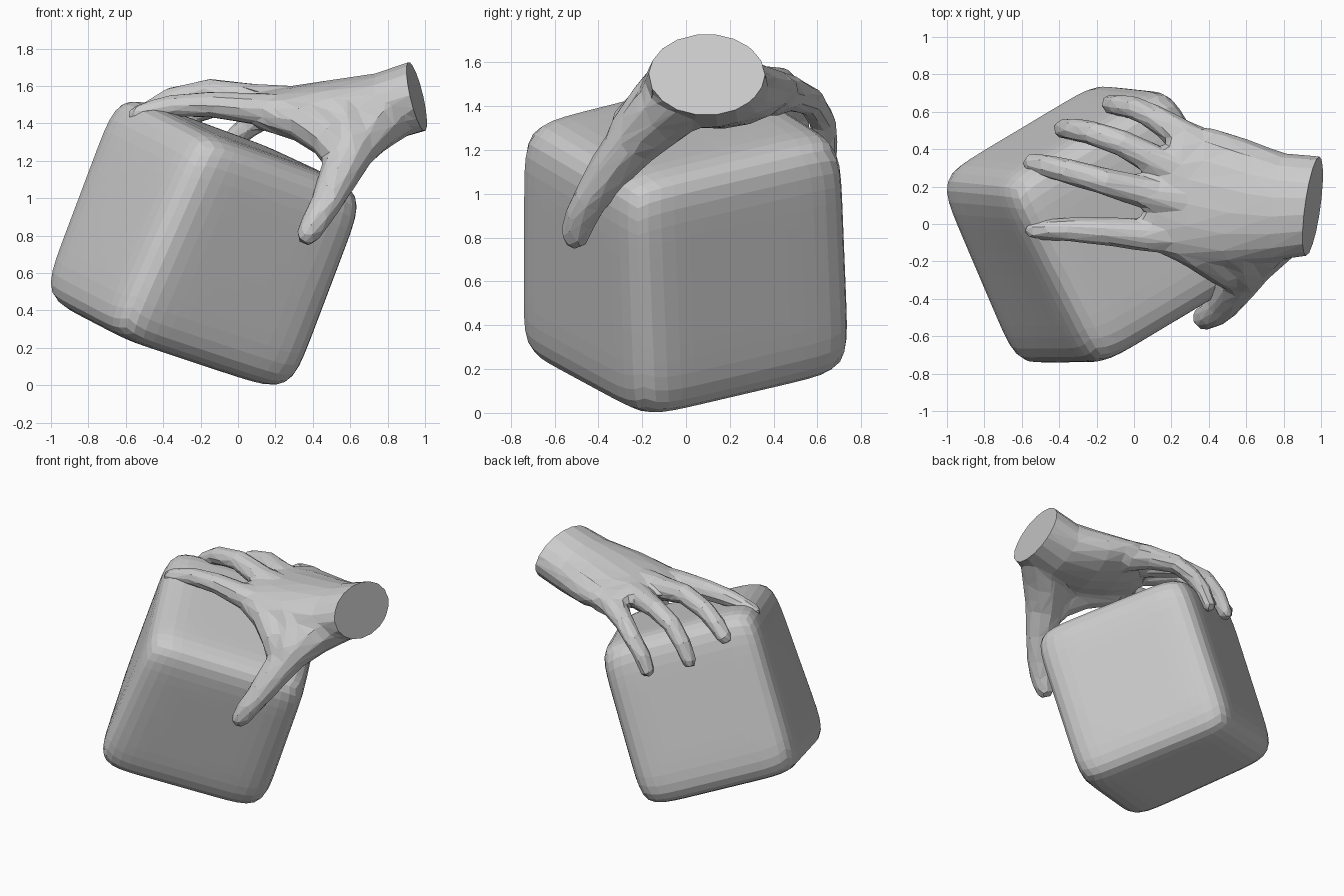
import bpy, bmesh
from math import cos, sin, pi
from mathutils import Vector

if "Cube" in bpy.data.objects:
    bpy.data.objects.remove(bpy.data.objects["Cube"])

def finish(name, bm):
    bmesh.ops.recalc_face_normals(bm, faces=bm.faces)
    me = bpy.data.meshes.new(name)
    bm.to_mesh(me)
    bm.free()
    ob = bpy.data.objects.new(name, me)
    bpy.context.collection.objects.link(ob)
    return ob

def loft(bm, sections, n):
    """Skin elliptical rings given as (centre, half-width vector, half-thickness vector)."""
    rings = []
    for c, w, t in sections:
        rings.append([bm.verts.new(Vector(c) + Vector(w) * cos(2 * pi * i / n)
                                   + Vector(t) * sin(2 * pi * i / n)) for i in range(n)])
    for r, s in zip(rings, rings[1:]):
        for i in range(n):
            j = (i + 1) % n
            bm.faces.new((r[i], r[j], s[j], s[i]))
    bm.faces.new(rings[0][::-1])
    bm.faces.new(rings[-1])

def tube(bm, path, n=10, flat=0.95):
    """Tapered limb through (x, y, z, radius) points with a rounded tip."""
    pts = [Vector(p[:3]) for p in path]
    rad = [p[3] for p in path]
    end = (pts[-1] - pts[-2]).normalized()
    tip, r = pts[-1], rad[-1]
    pts += [tip + end * r * 0.6, tip + end * r]
    rad += [r * 0.85, r * 0.45]
    secs = []
    for i, p in enumerate(pts):
        tan = (pts[min(i + 1, len(pts) - 1)] - pts[max(i - 1, 0)]).normalized()
        side = tan.cross(Vector((0, 0, 1))).normalized()
        secs.append((p, side * rad[i], side.cross(tan) * rad[i] * flat))
    loft(bm, secs, n)

# Tilted block with soft edges, bulging faces and one stretched lower corner
bm = bmesh.new()
bmesh.ops.create_cube(bm, size=2)
bmesh.ops.subdivide_edges(bm, edges=bm.edges[:], cuts=15, use_grid_fill=True)
a = Vector((-0.82, -0.49, 0.29)).normalized()
c = Vector((0.366, -0.03, 0.93))
c = (c - a * c.dot(a)).normalized()
b = c.cross(a).normalized()
if b.y < 0:
    b = -b
for v in bm.verts:
    p = v.co.copy()
    p /= sum(abs(k) ** 8 for k in p) ** (1 / 8)
    low = (1 + p.x) * (1 - p.y) * (1 - p.z) / 8
    high = (1 + p.x) * (1 + p.y) * (1 + p.z) / 8
    v.co = (Vector((-0.18, 0.004, 0.752)) + a * p.x * 0.56 + b * p.y * 0.58 + c * p.z * 0.59
            + Vector((-0.075, -0.055, 0)) * low + Vector((0, 0, 0.02)) * high)
finish("block", bm)

# Hand masses: palm runs past the wrist and is trimmed later
bm = bmesh.new()
loft(bm, [
    ((1.12, 0.09, 1.585), (0.035, 0.265, 0), (-0.04, 0, 0.19)),
    ((0.96, 0.095, 1.545), (0.035, 0.265, 0), (-0.04, 0, 0.187)),
    ((0.77, 0.09, 1.485), (0.03, 0.29, 0), (-0.03, 0, 0.185)),
    ((0.52, 0.12, 1.465), (0.06, 0.345, 0), (-0.01, 0, 0.17)),
    ((0.32, 0.165, 1.475), (0.10, 0.35, 0.0), (0, 0, 0.13)),
    ((0.17, 0.19, 1.49), (0.12, 0.32, 0.015), (0, 0, 0.09)),
    ((0.10, 0.20, 1.49), (0.10, 0.27, 0.02), (0, 0, 0.06))], 18)

# Thumb, thumb root and the web between thumb and index finger
tube(bm, [(0.82, 0.02, 1.47, 0.17), (0.69, -0.11, 1.37, 0.16), (0.595, -0.24, 1.24, 0.13),
          (0.535, -0.345, 1.11, 0.108), (0.47, -0.44, 0.97, 0.087),
          (0.415, -0.485, 0.88, 0.078), (0.38, -0.50, 0.82, 0.07)])
tube(bm, [(0.48, 0.0, 1.48, 0.14), (0.56, -0.12, 1.41, 0.15), (0.60, -0.23, 1.29, 0.125)])
tube(bm, [(0.12, -0.03, 1.46, 0.10), (0.35, -0.12, 1.42, 0.13),
          (0.50, -0.22, 1.32, 0.125), (0.57, -0.28, 1.19, 0.10)])

# Four fingers draped over the block
tube(bm, [(0.30, -0.05, 1.46, 0.11), (0.08, -0.06, 1.48, 0.092), (-0.14, -0.04, 1.50, 0.076),
          (-0.34, -0.03, 1.495, 0.066), (-0.46, -0.03, 1.47, 0.06), (-0.53, -0.03, 1.45, 0.054)])
tube(bm, [(0.30, 0.11, 1.50, 0.11), (0.09, 0.16, 1.53, 0.09), (-0.15, 0.225, 1.57, 0.075),
          (-0.36, 0.285, 1.53, 0.068), (-0.47, 0.31, 1.465, 0.062), (-0.54, 0.325, 1.40, 0.056)])
tube(bm, [(0.32, 0.26, 1.49, 0.11), (0.13, 0.33, 1.505, 0.088), (-0.06, 0.43, 1.51, 0.073),
          (-0.22, 0.485, 1.465, 0.067), (-0.32, 0.505, 1.36, 0.062), (-0.38, 0.51, 1.25, 0.055)])
tube(bm, [(0.40, 0.38, 1.46, 0.12), (0.26, 0.47, 1.46, 0.09), (0.11, 0.57, 1.42, 0.07),
          (0.0, 0.62, 1.34, 0.064), (-0.08, 0.635, 1.25, 0.06), (-0.125, 0.64, 1.16, 0.054)])
hand = finish("hand", bm)

# Blend the masses into one skin, then reduce to flat facets
m = hand.modifiers.new("blend", 'REMESH')
m.mode, m.voxel_size = 'VOXEL', 0.017
m = hand.modifiers.new("soften", 'SMOOTH')
m.factor, m.iterations = 0.5, 8
m = hand.modifiers.new("facets", 'DECIMATE')
m.ratio = 0.035
dg = bpy.context.evaluated_depsgraph_get()
bm = bmesh.new()
bm.from_mesh(bpy.data.meshes.new_from_object(hand.evaluated_get(dg)))
hand.modifiers.clear()

# Flat cut at the wrist
cut = bmesh.ops.bisect_plane(bm, geom=bm.verts[:] + bm.edges[:] + bm.faces[:],
                             plane_co=(0.957, 0.1, 1.54), plane_no=(0.97, -0.13, 0.22), clear_outer=True)
edges = [e for e in cut["geom_cut"] if isinstance(e, bmesh.types.BMEdge)]
bmesh.ops.contextual_create(bm, geom=edges)
for f in bm.faces:
    f.smooth = False
bm.to_mesh(hand.data)
bm.free()
